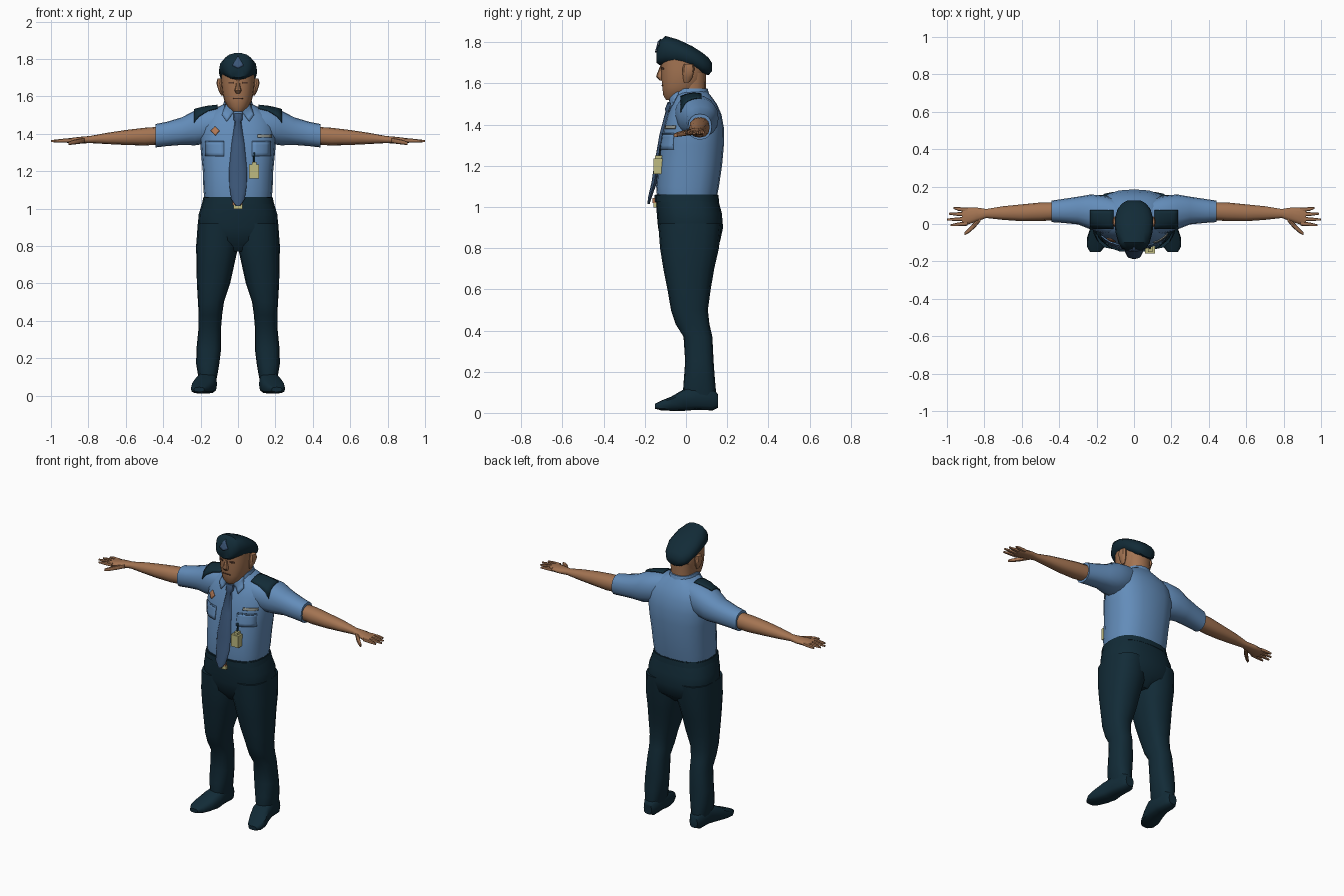
import bpy, bmesh, math
from mathutils import Vector
from mathutils.bvhtree import BVHTree

default = bpy.data.objects.get("Cube")
if default:
    bpy.data.objects.remove(default, do_unlink=True)


def material(name, r, g, b):
    m = bpy.data.materials.new(name)
    m.use_nodes = True
    m.diffuse_color = (r, g, b, 1)
    bsdf = m.node_tree.nodes["Principled BSDF"]
    bsdf.inputs["Base Color"].default_value = (r, g, b, 1)
    bsdf.inputs["Roughness"].default_value = 0.9
    return m


navy = material("navy cloth", .006, .024, .038)
shirt = material("blue shirt", .125, .265, .49)
skin = material("skin", .37, .175, .085)
tie_blue = material("tie blue", .045, .095, .19)
card_yellow = material("pale yellow", .52, .5, .22)
bronze = material("bronze", .45, .19, .09)
seam_blue = material("seam blue", .08, .18, .35)
tan = material("tan strip", .28, .3, .27)
dark_brown = material("dark brown", .09, .04, .025)

trees = {}


def finish(name, mat, verts, faces, smooth=True):
    """Turn vertices and faces into a shaded object with outward normals."""
    mesh = bpy.data.meshes.new(name)
    bm = bmesh.new()
    bv = [bm.verts.new(v) for v in verts]
    for f in faces:
        bm.faces.new([bv[i] for i in f])
    bmesh.ops.recalc_face_normals(bm, faces=bm.faces[:])
    bm.to_mesh(mesh)
    bm.free()
    mesh.materials.append(mat)
    obj = bpy.data.objects.new(name, mesh)
    bpy.context.collection.objects.link(obj)
    trees[name] = BVHTree.FromPolygons(verts, faces)
    if smooth:
        bpy.ops.object.select_all(action="DESELECT")
        obj.select_set(True)
        bpy.context.view_layer.objects.active = obj
        bpy.ops.object.shade_smooth_by_angle(angle=math.radians(42))
    return obj


def loft(name, mat, axis, rings, p=2.3, n=16, side=1):
    """Skin rounded sections; a ring is (position, a min, a max, b min, b max)."""
    def power(c):
        return math.copysign(abs(c) ** (2 / p), c)
    verts, faces = [], []
    for t, a0, a1, b0, b1 in rings:
        for k in range(n):
            ang = 2 * math.pi * k / n
            a = (a0 + a1) / 2 + (a1 - a0) / 2 * power(math.cos(ang))
            b = (b0 + b1) / 2 + (b1 - b0) / 2 * power(math.sin(ang))
            x, y, z = {"x": (t, a, b), "y": (a, t, b), "z": (a, b, t)}[axis]
            verts.append(Vector((side * x, y, z)))
    for r in range(len(rings) - 1):
        for k in range(n):
            j = (k + 1) % n
            faces.append((r * n + k, r * n + j, r * n + n + j, r * n + n + k))
    faces.append(tuple(range(n)))
    faces.append(tuple(range(len(verts) - n, len(verts))))
    return finish(name, mat, verts, faces)


def upright(name, mat, rows, **kw):
    """Loft along z that is symmetric in x: rows of (z, half width, y min, y max)."""
    return loft(name, mat, "z", [(z, -w, w, y0, y1) for z, w, y0, y1 in rows], **kw)


def patch(name, mat, corners, targets, down=False, lift=.004, n=5):
    """Thin four-cornered plate draped on the target parts, from the front or above."""
    c = [Vector(q) for q in corners]
    verts, faces = [], []
    for i in range(n):
        for j in range(n):
            u, v = i / (n - 1), j / (n - 1)
            q = c[0].lerp(c[1], u).lerp(c[3].lerp(c[2], u), v)
            start = Vector((q.x, q.y, 3)) if down else Vector((q.x, -2, q.y))
            ray = Vector((0, 0, -1)) if down else Vector((0, 1, 0))
            hits = [trees[t].ray_cast(start, ray) for t in targets]
            near = [h for h in hits if h[0] is not None]
            best = min(near, key=lambda h: h[3])[0] if near else trees[targets[0]].find_nearest(start)[0]
            verts.append(best - ray * lift)
    for i in range(n - 1):
        for j in range(n - 1):
            k = i * n + j
            faces.append((k, k + 1, k + n + 1, k + n))
    obj = finish(name, mat, verts, faces)
    solid = obj.modifiers.new("thickness", "SOLIDIFY")
    solid.thickness = .006
    solid.offset = 0
    return obj


def rect(x0, x1, v0, v1):
    return [(x0, v0), (x1, v0), (x1, v1), (x0, v1)]


def box(name, mat, lo, hi):
    verts = [Vector((x, y, z)) for x in (lo[0], hi[0]) for y in (lo[1], hi[1]) for z in (lo[2], hi[2])]
    faces = [(0, 1, 3, 2), (4, 5, 7, 6), (0, 1, 5, 4), (2, 3, 7, 6), (0, 2, 6, 4), (1, 3, 7, 5)]
    return finish(name, mat, verts, faces, smooth=False)


# Torso, collar and hips
upright("shirt_torso", shirt, [
    (1.04, .178, -.14, .148), (1.1, .185, -.145, .16), (1.2, .188, -.138, .175),
    (1.3, .198, -.125, .184), (1.38, .205, -.11, .185), (1.45, .2, -.09, .172),
    (1.5, .17, -.07, .15), (1.535, .12, -.055, .125), (1.56, .075, -.045, .105)], p=2.5, n=20)
upright("collar", shirt, [
    (1.5, .09, -.08, .125), (1.54, .084, -.078, .115), (1.575, .074, -.06, .105)])
upright("trouser_hips", navy, [
    (1.062, .182, -.147, .153), (1.03, .192, -.147, .158), (.97, .21, -.142, .174),
    (.9, .216, -.136, .18), (.83, .19, -.12, .165), (.77, .09, -.07, .1)], p=2.6, n=20)
upright("waist_belt", navy, [
    (1.025, .193, -.152, .161), (1.058, .186, -.152, .157)], p=2.6, n=20)
box("belt_buckle", bronze, (-.03, -.162, 1.02), (.025, -.14, 1.045))
box("buckle_plate", card_yellow, (-.025, -.158, .998), (.025, -.135, 1.02))

# Head, neck and face
upright("neck", skin, [
    (1.5, .07, -.06, .095), (1.57, .068, -.055, .096), (1.65, .075, -.03, .098)])
upright("head", skin, [
    (1.52, .03, -.098, -.02), (1.545, .057, -.112, .03), (1.58, .074, -.116, .07),
    (1.62, .084, -.12, .09), (1.67, .089, -.122, .1), (1.73, .088, -.124, .1)], n=18)
loft("nose", skin, "z", [
    (1.615, -.012, .012, -.128, -.1), (1.632, -.019, .019, -.145, -.1),
    (1.65, -.013, .013, -.14, -.1), (1.69, -.008, .008, -.124, -.1)], n=8)
patch("mouth", dark_brown, rect(-.026, .026, 1.587, 1.592), ["head"], lift=.001)

# Beret with its front emblem
loft("beret", navy, "y", [
    (-.143, -.04, .04, 1.7, 1.755), (-.13, -.066, .066, 1.69, 1.805),
    (-.1, -.084, .084, 1.688, 1.832), (-.04, -.1, .1, 1.685, 1.815),
    (.03, -.102, .102, 1.67, 1.782), (.08, -.088, .088, 1.645, 1.75),
    (.11, -.064, .064, 1.64, 1.725), (.126, -.035, .035, 1.66, 1.7)], n=18)
patch("beret_emblem", tie_blue, [(-.03, 1.765), (0, 1.75), (.03, 1.765), (0, 1.815)], ["beret"])

# Tie
upright("tie", tie_blue, [
    (1.015, .012, -.188, -.176), (1.05, .036, -.184, -.165), (1.12, .046, -.168, -.14),
    (1.2, .049, -.156, -.13), (1.35, .034, -.13, -.1), (1.465, .017, -.1, -.07),
    (1.475, .024, -.104, -.06), (1.51, .026, -.09, -.05)], n=10)

for side, label in ((1, "left"), (-1, "right")):
    # Sleeves and bare arms
    sleeve = label + "_sleeve"
    loft(sleeve, shirt, "x", [
        (.06, -.05, .12, 1.39, 1.55), (.15, -.055, .15, 1.35, 1.542),
        (.23, -.03, .158, 1.338, 1.525), (.3, -.002, .146, 1.34, 1.488),
        (.38, .006, .134, 1.334, 1.464), (.44, .01, .125, 1.327, 1.452)], side=side)
    loft(label + "_arm", skin, "x", [
        (.38, .025, .115, 1.345, 1.44), (.5, .015, .115, 1.337, 1.432),
        (.6, .015, .105, 1.34, 1.42), (.7, .022, .095, 1.345, 1.405),
        (.79, .032, .08, 1.35, 1.388), (.84, .014, .088, 1.348, 1.384),
        (.9, -.006, .087, 1.349, 1.377), (.92, 0, .08, 1.353, 1.373)], n=12, side=side)

    # Fanned fingers and thumb
    for i, tip in enumerate((.965, .99, 1, .98)):
        y, end = .075 - .024 * i, .086 - .031 * i
        mid = (y + end) / 2
        loft(f"{label}_finger_{i}", skin, "x", [
            (.89, y - .012, y + .012, 1.352, 1.376), (.94, mid - .01, mid + .01, 1.353, 1.373),
            (tip, end - .005, end + .005, 1.355, 1.366)], n=8, side=side)
    loft(label + "_thumb", skin, "x", [
        (.82, .015, .05, 1.35, 1.38), (.85, -.02, .015, 1.346, 1.374),
        (.88, -.046, -.018, 1.342, 1.367), (.905, -.06, -.042, 1.34, 1.358)], n=8, side=side)

    # Ears and eyes
    loft(label + "_ear", skin, "z", [
        (1.605, .08, .09, -.01, .015), (1.63, .08, .104, -.015, .032),
        (1.67, .08, .116, -.018, .042), (1.695, .08, .11, -.01, .035)], n=8, side=side)
    patch(label + "_eye", dark_brown, rect(side * .024, side * .05, 1.668, 1.677), ["head"], lift=.001)

    # Trouser legs
    loft(label + "_trouser_leg", navy, "z", [
        (.92, .0, .215, -.135, .172), (.8, -.002, .224, -.126, .16),
        (.7, .02, .222, -.11, .137), (.6, .042, .22, -.09, .12),
        (.5, .075, .214, -.073, .106), (.43, .085, .21, -.05, .114),
        (.37, .09, .21, -.012, .128), (.25, .09, .222, -.004, .134),
        (.17, .1, .224, -.01, .14), (.1, .112, .212, -.015, .146),
        (.07, .12, .208, -.01, .145)], p=2.5, side=side)

    # Shoes, turned slightly outward
    loft(label + "_shoe", navy, "y", [
        (.156, .135, .19, .025, .09), (.13, .118, .206, .012, .12),
        (.05, .115, .215, .015, .13), (-.01, .112, .23, .01, .115),
        (-.07, .13, .25, .01, .08), (-.12, .155, .252, .012, .06),
        (-.15, .18, .235, .02, .045)], p=3, n=12, side=side)

    # Collar flap, shoulder board and chest pocket
    cloth = ["shirt_torso", "collar", sleeve]
    flap = [(.012, 1.53), (.06, 1.465), (.085, 1.5), (.065, 1.56)]
    patch(label + "_collar_flap", shirt, [(side * x, z) for x, z in flap], cloth)
    patch(label + "_shoulder_board", navy, rect(side * .11, side * .235, -.025, .075),
          cloth, down=True, lift=.008, n=6)
    patch(label + "_pocket", shirt, rect(side * .075, side * .175, 1.28, 1.36), cloth)
    patch(label + "_pocket_flap", seam_blue, rect(side * .075, side * .175, 1.353, 1.358), cloth, lift=.006)

# Chest badge, name strip and hanging pass
chest = ["shirt_torso", "left_sleeve", "right_sleeve"]
patch("chest_badge", bronze, [(-.145, 1.415), (-.122, 1.39), (-.099, 1.415), (-.122, 1.44)], chest, lift=.006)
patch("name_strip", tan, rect(.105, .18, 1.38, 1.395), chest, lift=.006)
patch("pass_strap", navy, rect(.082, .09, 1.245, 1.3), chest, lift=.008)
box("pass_card", card_yellow, (.06, -.158, 1.16), (.112, -.11, 1.235))
box("pass_clip", card_yellow, (.075, -.15, 1.23), (.1, -.11, 1.25))
